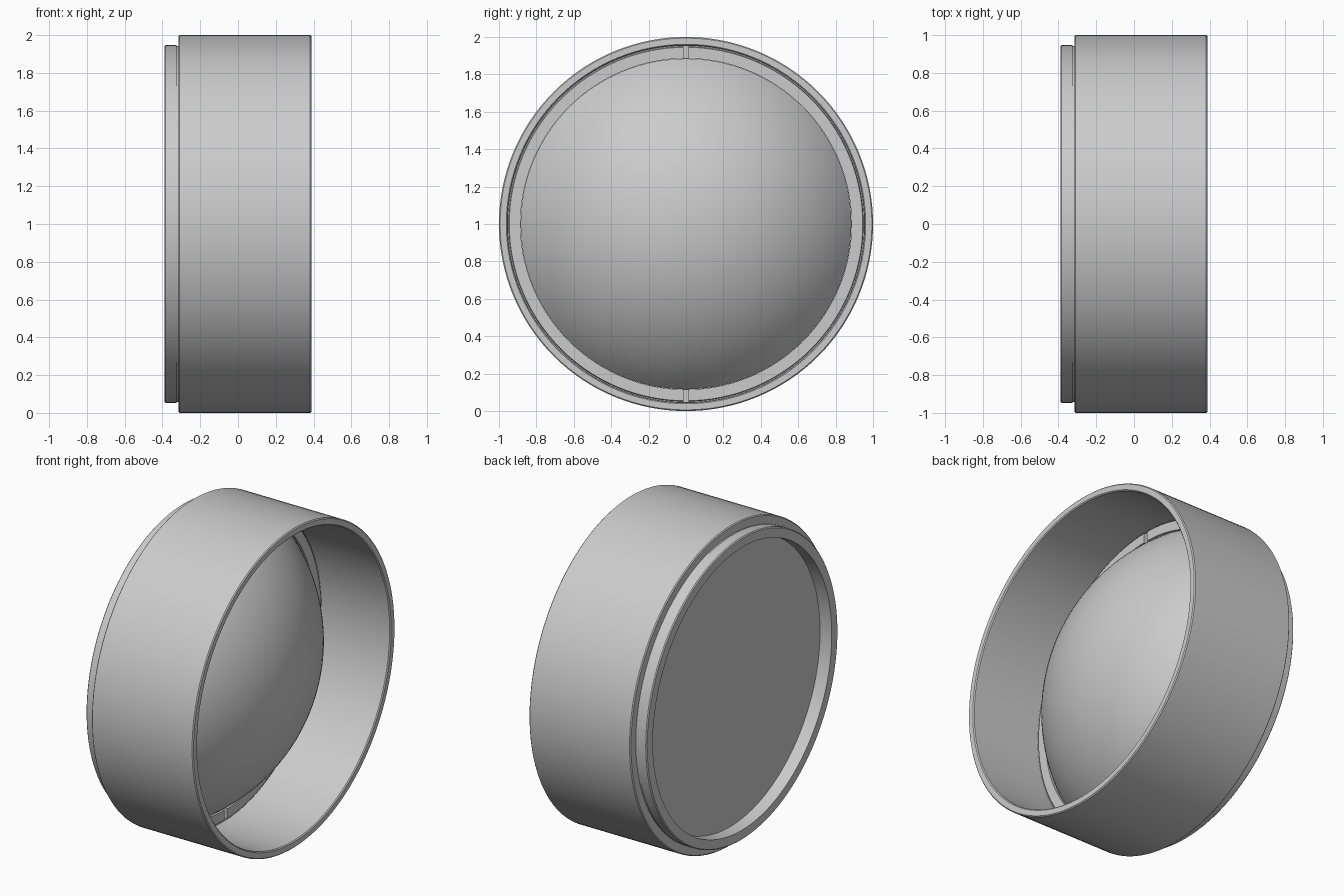
import bpy
import bmesh
import math
from mathutils import Matrix, Vector

cube = bpy.data.objects.get("Cube")
if cube:
    bpy.data.objects.remove(cube, do_unlink=True)

SEGMENTS = 128
CENTRE = Vector((0, 0, 1))

# One flat grey for the whole model
GREY = (0.6, 0.6, 0.6, 1)
grey = bpy.data.materials.new("plain grey")
grey.use_nodes = True
grey.diffuse_color = GREY
grey.node_tree.nodes["Principled BSDF"].inputs["Base Color"].default_value = GREY


def add_object(name, bm):
    bmesh.ops.recalc_face_normals(bm, faces=bm.faces)
    mesh = bpy.data.meshes.new(name)
    bm.to_mesh(mesh)
    bm.free()
    mesh.materials.append(grey)
    obj = bpy.data.objects.new(name, mesh)
    bpy.context.collection.objects.link(obj)
    return obj


def activate(obj):
    bpy.ops.object.select_all(action="DESELECT")
    obj.select_set(True)
    bpy.context.view_layer.objects.active = obj


def smooth(obj):
    activate(obj)
    bpy.ops.object.shade_smooth_by_angle(angle=math.radians(30))


def revolve(name, profile, closed):
    """Turn an (x, radius) profile around the lens axis."""
    bm = bmesh.new()
    verts = [bm.verts.new((x, 0, 1 + r)) for x, r in profile]
    edges = [bm.edges.new(pair) for pair in zip(verts, verts[1:])]
    if closed:
        edges.append(bm.edges.new((verts[-1], verts[0])))
    bmesh.ops.spin(bm, geom=verts + edges, cent=CENTRE, axis=(1, 0, 0),
                   angle=math.tau, steps=SEGMENTS, use_duplicate=False)
    bmesh.ops.remove_doubles(bm, verts=bm.verts, dist=0.0001)
    return add_object(name, bm)


# Outer barrel: thin tube with small chamfers on its rims
c = 0.006
barrel = revolve("outer_barrel", [
    (-0.315, 0.953), (-0.315, 1 - c), (-0.315 + c, 1),
    (0.388 - c, 1), (0.388, 1 - c), (0.388, 0.955 + c), (0.388 - c, 0.955),
    (-0.09, 0.955), (-0.09, 0.953)], True)
smooth(barrel)

# Inner ring: sits in the barrel and protrudes at the back
ring = revolve("inner_ring", [
    (-0.39, 0.885), (-0.39, 0.947 - c), (-0.39 + c, 0.947),
    (-0.325, 0.947), (-0.325, 0.942), (-0.312, 0.942), (-0.312, 0.954),
    (-0.1, 0.954), (-0.1, 0.949), (-0.085, 0.945), (-0.085, 0.885)], True)

# Two narrow key slots across the front face of the ring
for side in (1, -1):
    bm = bmesh.new()
    bmesh.ops.create_cube(bm, size=1, matrix=Matrix.Translation(
        (-0.085, 0, 1 + side * 0.92)) @ Matrix.Diagonal((0.09, 0.026, 0.12, 1)))
    cutter = add_object("slot_cutter", bm)
    cutter.hide_render = True
    activate(ring)
    cut = ring.modifiers.new("slot", "BOOLEAN")
    cut.operation = "DIFFERENCE"
    cut.solver = "EXACT"
    cut.object = cutter
    bpy.ops.object.modifier_apply(modifier=cut.name)
    bpy.data.objects.remove(cutter, do_unlink=True)
smooth(ring)

# Lens: flat at the back, spherical dome at the front
edge_x, edge_r, height = -0.1, 0.884, 0.455
radius = (edge_r ** 2 + height ** 2) / (2 * height)
half_angle = math.asin(edge_r / radius)
steps = 24
dome = [(edge_x + height - radius + radius * math.cos(a), radius * math.sin(a))
        for a in (half_angle * (1 - i / steps) for i in range(steps + 1))]
lens = revolve("lens", [(-0.31, 0), (-0.31, edge_r)] + dome, False)
smooth(lens)
